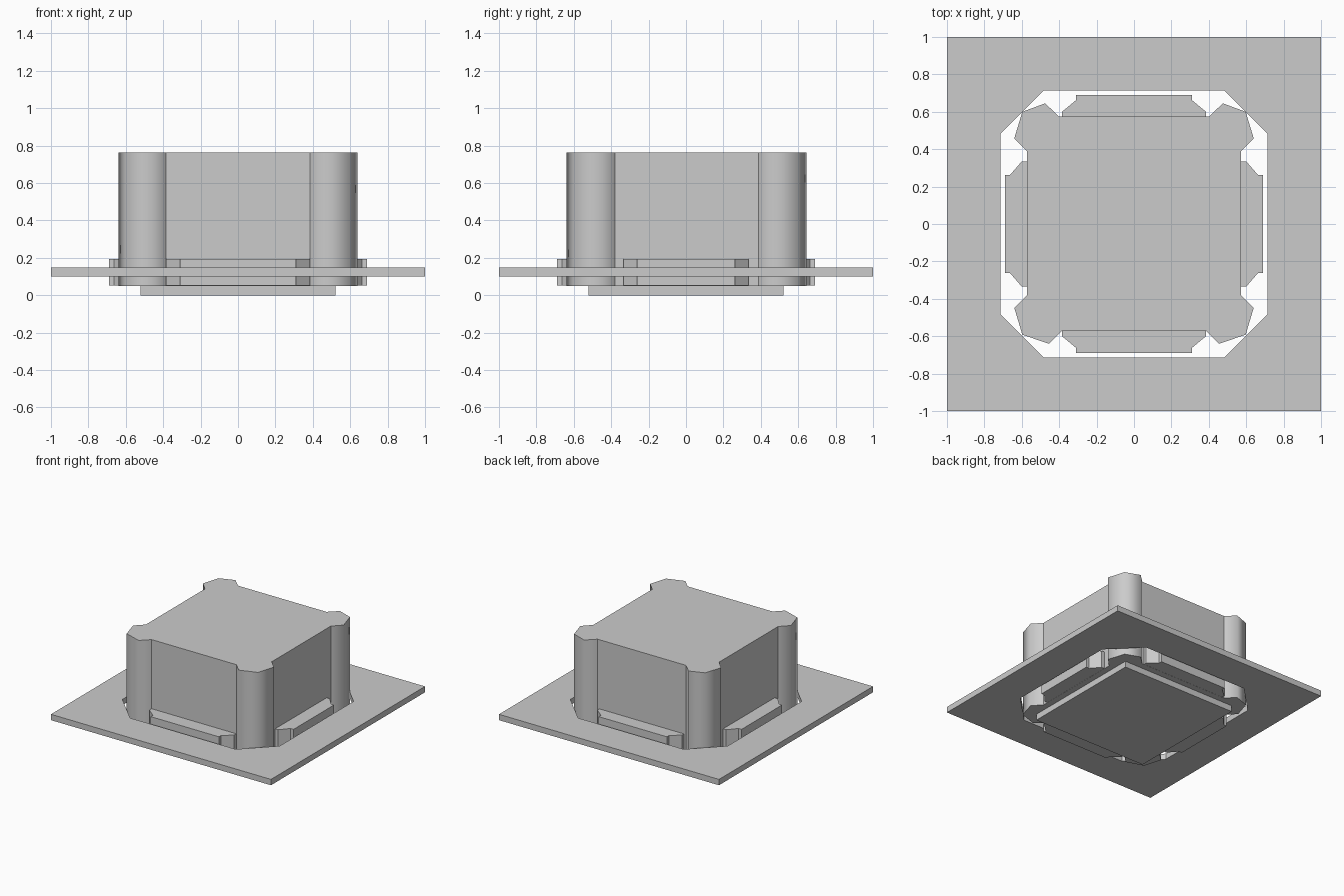
import bpy
import bmesh

if "Cube" in bpy.data.objects:
    bpy.data.objects.remove(bpy.data.objects["Cube"])


def prism(name, points, z0, z1, smooth_if=None):
    """Extrude a closed outline upwards from z0 to z1."""
    bm = bmesh.new()
    base = bm.faces.new([bm.verts.new((x, y, z0)) for x, y in points])
    ext = bmesh.ops.extrude_face_region(bm, geom=[base], use_keep_orig=True)
    top = [v for v in ext["geom"] if isinstance(v, bmesh.types.BMVert)]
    bmesh.ops.translate(bm, verts=top, vec=(0, 0, z1 - z0))
    bmesh.ops.recalc_face_normals(bm, faces=bm.faces)
    for f in bm.faces:
        f.smooth = bool(smooth_if and abs(f.normal.z) < 0.5 and smooth_if(f))
    mesh = bpy.data.meshes.new(name)
    bm.to_mesh(mesh)
    bm.free()
    obj = bpy.data.objects.new(name, mesh)
    bpy.context.collection.objects.link(obj)
    return obj


def mirror_x(half):
    """Close a right-hand outline with its reflection."""
    return half + [(-x, y) for x, y in reversed(half)]


# Mounting plate with an octagonal opening
hole = [(0.48, -0.715), (0.715, -0.48), (0.715, 0.48), (0.48, 0.715)]
outer = [(1, -1), (1, 1), (-1, 1), (-1, -1)]
bm = bmesh.new()
edges = []
for loop in (outer, mirror_x(hole)):
    vs = [bm.verts.new((x, y, 0.10)) for x, y in loop]
    edges += [bm.edges.new((vs[i - 1], vs[i])) for i in range(len(vs))]
bmesh.ops.triangle_fill(bm, edges=edges, use_beauty=True)
bmesh.ops.dissolve_limit(bm, angle_limit=0.01, verts=bm.verts, edges=bm.edges)
ext = bmesh.ops.extrude_face_region(bm, geom=bm.faces[:], use_keep_orig=True)
bmesh.ops.translate(bm, vec=(0, 0, 0.048),
                    verts=[v for v in ext["geom"] if isinstance(v, bmesh.types.BMVert)])
bmesh.ops.recalc_face_normals(bm, faces=bm.faces)
mesh = bpy.data.meshes.new("mounting_plate")
bm.to_mesh(mesh)
bm.free()
bpy.context.collection.objects.link(bpy.data.objects.new("mounting_plate", mesh))

# Body: square block with smooth, rounded corner posts
body = [(0.385, -0.572), (0.455, -0.64), (0.597, -0.592), (0.64, -0.448), (0.572, -0.38),
        (0.572, 0.388), (0.64, 0.458), (0.597, 0.6), (0.475, 0.645), (0.402, 0.575)]
prism("body", mirror_x(body), 0.05, 0.763,
      smooth_if=lambda f: max(e.calc_length() for e in f.edges
                              if abs(e.verts[0].co.z - e.verts[1].co.z) < 0.01) < 0.5)

# Base pad under the body
prism("base_pad", mirror_x([(0.522, -0.522), (0.522, 0.522)]), 0, 0.05)


# Four retaining clips around the body
def clip_outline(half, flare):
    return mirror_x([(half + flare, 0.56), (half + flare, 0.60),
                     (half, 0.662), (half, 0.69)])


long_clip = clip_outline(0.31, 0.075)
short_clip = clip_outline(0.263, 0.072)
for s, y_name, x_name in ((1, "back_clip", "right_clip"), (-1, "front_clip", "left_clip")):
    prism(y_name, [(x, s * y) for x, y in long_clip], 0.051, 0.195)
    prism(x_name, [(s * y, x) for x, y in short_clip], 0.051, 0.195)
